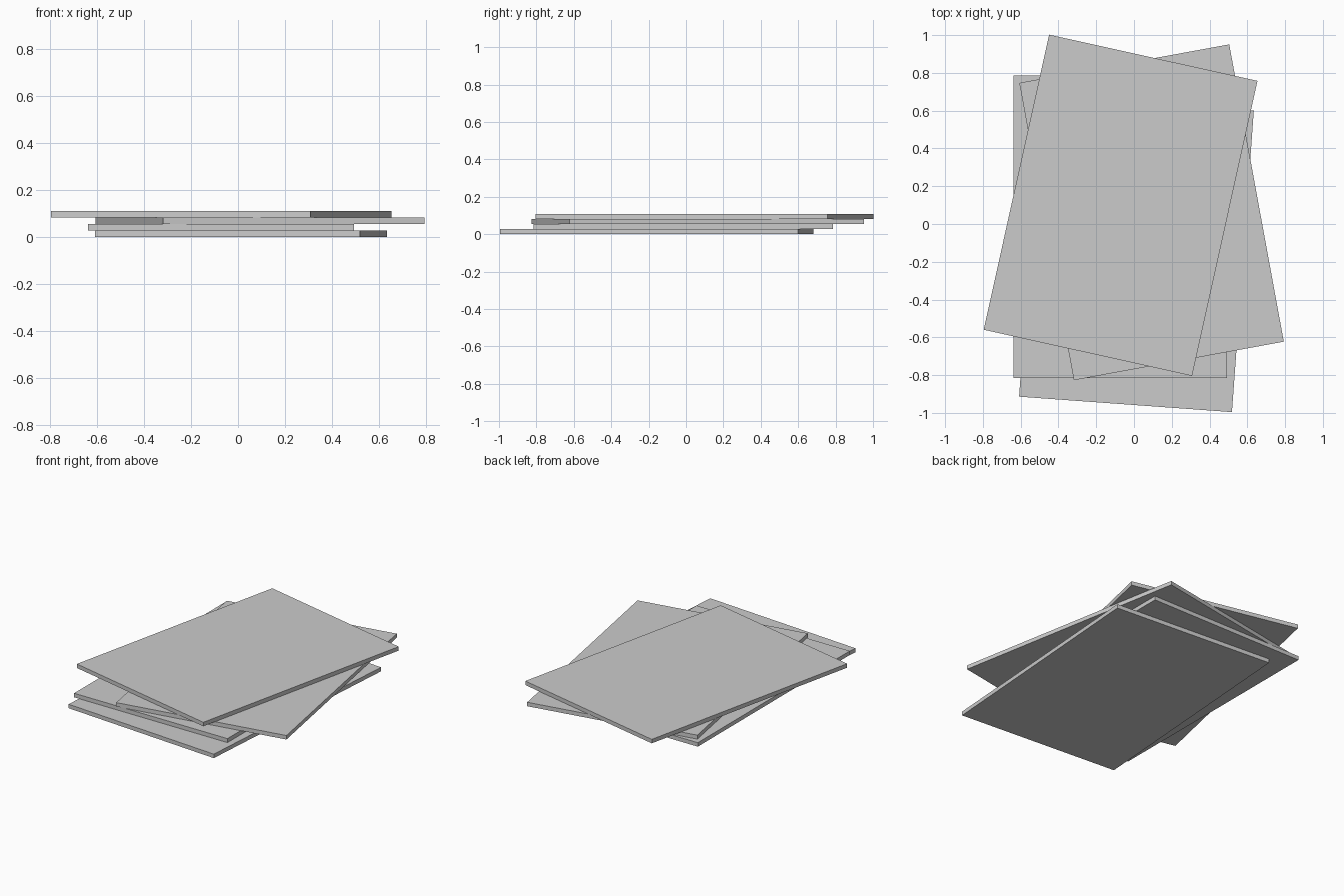
import bpy
from math import radians

default_cube = bpy.data.objects.get("Cube")
if default_cube:
    bpy.data.objects.remove(default_cube, do_unlink=True)

# Single plain grey for every board
grey = bpy.data.materials.new("plain grey")
grey.use_nodes = True
color = (0.6, 0.6, 0.6, 1)
grey.diffuse_color = color
grey.node_tree.nodes["Principled BSDF"].inputs["Base Color"].default_value = color

WIDTH, LENGTH, THICKNESS, PITCH = 1.13, 1.60, 0.0265, 0.0275


def board(name, level, x, y, angle):
    """Flat rectangular board, turned about z and laid at its stack level."""
    z = level * PITCH + THICKNESS / 2
    bpy.ops.mesh.primitive_cube_add(size=1, location=(x, y, z),
                                    rotation=(0, 0, radians(angle)))
    ob = bpy.context.object
    ob.name = name
    ob.scale = (WIDTH, LENGTH, THICKNESS)
    ob.data.materials.append(grey)


# Loose stack, bottom to top: name, centre x, centre y, turn in degrees
stack = [
    ("bottom_board", 0.013, -0.157, -4.15),
    ("lower_middle_board", -0.072, -0.015, 0),
    ("upper_middle_board", 0.093, 0.062, 10.4),
    ("top_board", -0.071, 0.099, -12.5),
]
for level, (name, x, y, angle) in enumerate(stack):
    board(name, level, x, y, angle)
